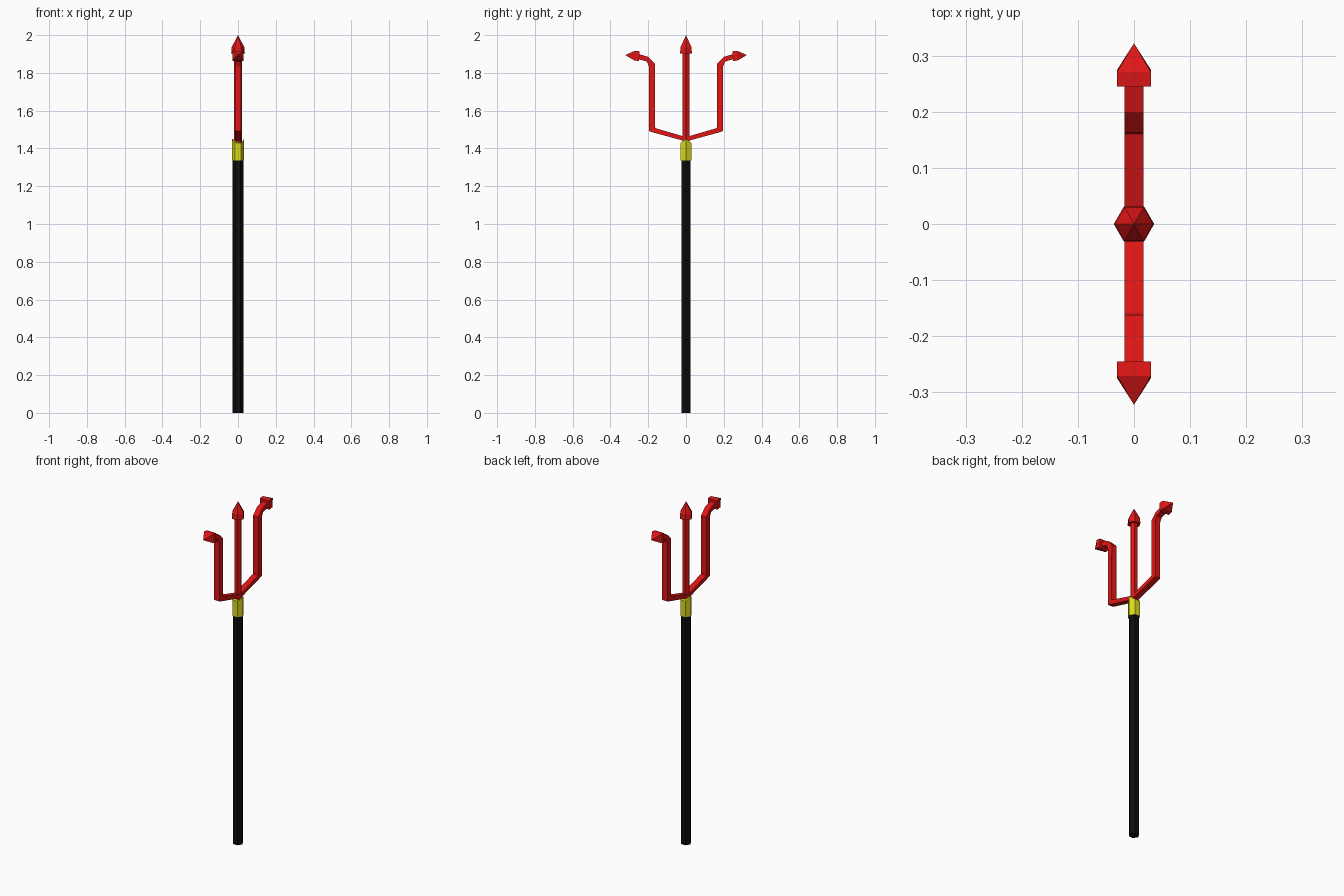
import bpy, bmesh, math

if "Cube" in bpy.data.objects:
    bpy.data.objects.remove(bpy.data.objects["Cube"])


def material(name, rgb):
    m = bpy.data.materials.new(name)
    m.diffuse_color = (*rgb, 1)
    m.use_nodes = True
    m.node_tree.nodes["Principled BSDF"].inputs["Base Color"].default_value = m.diffuse_color
    return m


RED = material("red", (0.75, 0.008, 0.008))
YELLOW = material("yellow", (0.7, 0.7, 0.01))
BLACK = material("black", (0.004, 0.004, 0.004))


def loft(name, rings, mat, tip=None):
    """Skin a list of equal-sized point rings; close with a cap or a point."""
    bm = bmesh.new()
    loops = [[bm.verts.new(p) for p in ring] for ring in rings]
    n = len(loops[0])
    for a, b in zip(loops, loops[1:]):
        for i in range(n):
            j = (i + 1) % n
            bm.faces.new((a[i], a[j], b[j], b[i]))
    bm.faces.new(loops[0])
    if tip:
        t = bm.verts.new(tip)
        for i in range(n):
            bm.faces.new((loops[-1][i], loops[-1][(i + 1) % n], t))
    else:
        bm.faces.new(loops[-1])
    bmesh.ops.recalc_face_normals(bm, faces=bm.faces)
    me = bpy.data.meshes.new(name)
    bm.to_mesh(me)
    bm.free()
    me.materials.append(mat)
    ob = bpy.data.objects.new(name, me)
    bpy.context.collection.objects.link(ob)
    return ob


def hexagon(r, z):
    return [(r * math.cos(i * math.pi / 3), r * math.sin(i * math.pi / 3), z) for i in range(6)]


def strip(w, inner, outer, s):
    """Four-cornered ring between an inner and an outer (y, z) edge point."""
    (a, b), (c, d) = inner, outer
    return [(-w, s * a, b), (w, s * a, b), (w, s * c, d), (-w, s * c, d)]


# Handle
loft("shaft", [hexagon(0.029, 0), hexagon(0.029, 1.34)], BLACK)

# Collar, with a top rim that peaks at the two x corners
rim = [(x, y, 1.452 if abs(y) < 0.001 else 1.428) for x, y, z in hexagon(0.033, 0)]
collar = loft("collar", [hexagon(0.033, 1.335), rim], YELLOW)

# Middle prong and its point
loft("middle_prong", [hexagon(0.021, 1.42), hexagon(0.021, 1.92)], RED)
loft("middle_point", [hexagon(0.036, 1.903), hexagon(0.034, 1.935)], RED, (0, 0, 2.0))

# Outer prongs: (inner edge, outer edge) along the bent path
path = [((0.0, 1.46), (0.0, 1.437)),
        ((0.16, 1.507), (0.168, 1.483)),
        ((0.164, 1.512), (0.196, 1.492)),
        ((0.163, 1.848), (0.196, 1.835)),
        ((0.20, 1.885), (0.208, 1.86)),
        ((0.255, 1.901), (0.255, 1.874))]
for s, side in ((1, "back"), (-1, "front")):
    loft(side + "_prong", [strip(0.017, i, o, s) for i, o in path], RED)
    loft(side + "_point", [strip(0.03, (0.245, 1.914), (0.249, 1.862), s),
                           strip(0.03, (0.271, 1.917), (0.275, 1.867), s)],
         RED, (0, s * 0.322, 1.894))
